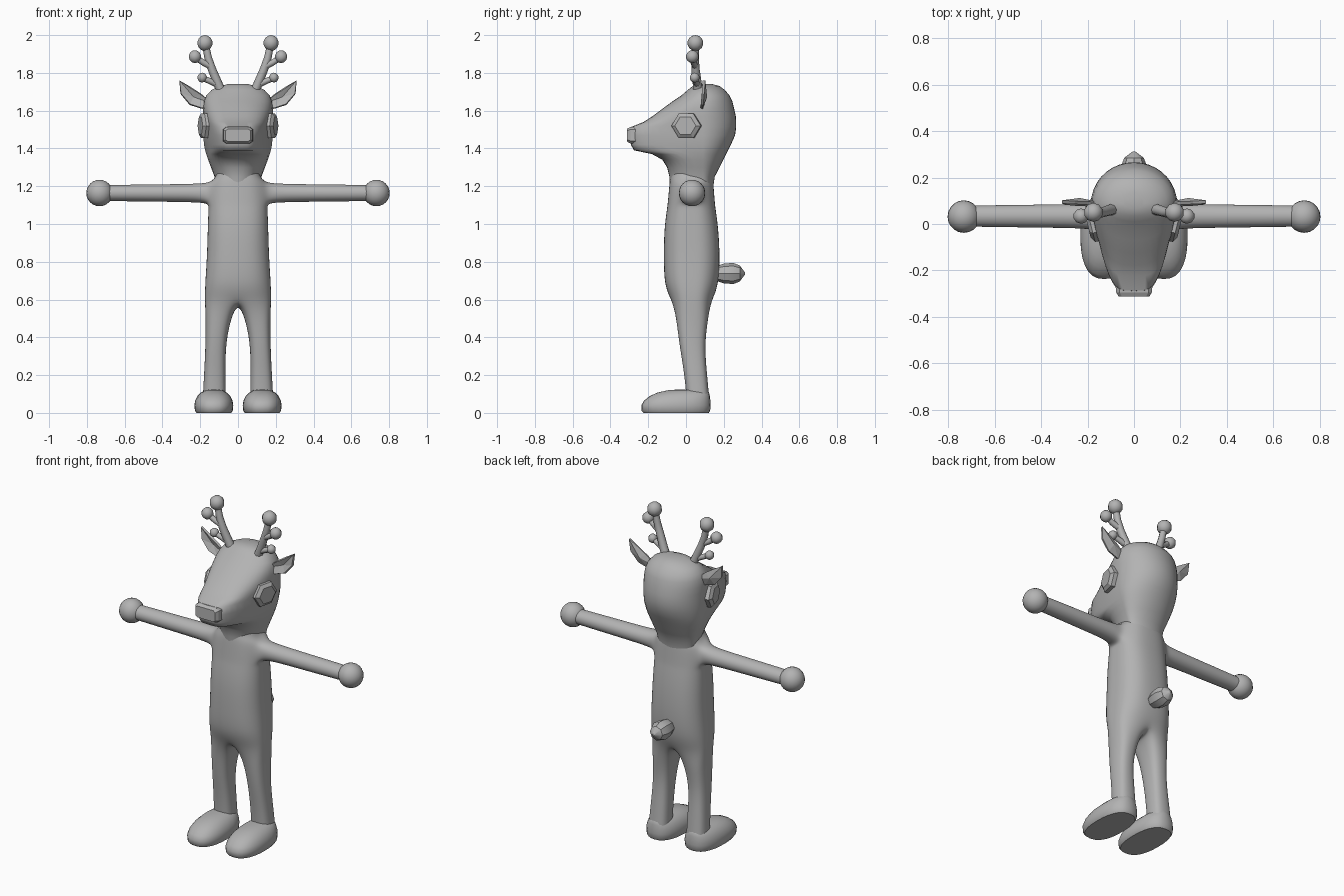
import bpy, bmesh, math
from mathutils import Vector

if "Cube" in bpy.data.objects:
    bpy.data.objects.remove(bpy.data.objects["Cube"])

grey = bpy.data.materials.new("soft grey")
grey.diffuse_color = (0.45, 0.45, 0.45, 1)
grey.use_nodes = True
grey.node_tree.nodes["Principled BSDF"].inputs["Base Color"].default_value = grey.diffuse_color


def finish(name, bm, smooth=True, angle=40):
    bmesh.ops.recalc_face_normals(bm, faces=bm.faces[:])
    me = bpy.data.meshes.new(name)
    bm.to_mesh(me)
    bm.free()
    ob = bpy.data.objects.new(name, me)
    bpy.context.collection.objects.link(ob)
    me.materials.append(grey)
    if smooth:
        bpy.ops.object.select_all(action='DESELECT')
        ob.select_set(True)
        bpy.context.view_layer.objects.active = ob
        bpy.ops.object.shade_smooth_by_angle(angle=math.radians(angle))
    return ob


def mirror(ob):
    m = ob.modifiers.new("mirror", 'MIRROR')
    m.use_clip = True
    return ob


def bridge(bm, a, b, closed=True):
    n = len(a)
    for i in range(n if closed else n - 1):
        j = (i + 1) % n
        bm.faces.new((a[i], a[j], b[j], b[i]))


def loft(bm, rings):
    rows = [[bm.verts.new(p) for p in r] for r in rings]
    for a, b in zip(rows, rows[1:]):
        bridge(bm, a, b)
    bm.faces.new(rows[0])
    bm.faces.new(rows[-1])


def power(v, p):
    return math.copysign(abs(v) ** p, v)


# Body: half cage with a torso, a leg and an arm, mirrored and subdivided
bm = bmesh.new()
torso = []
for z, w, yf, yb in [(0.60, .175, -.085, .145), (0.68, .174, -.118, .175),
                     (0.82, .164, -.121, .183), (0.97, .160, -.119, .175),
                     (1.08, .156, -.104, .160), (1.105, .156, -.100, .156),
                     (1.222, .145, -.090, .148), (1.25, .115, -.085, .143),
                     (1.31, .10, -.07, .13)]:
    m, d = (yf + yb) / 2, (yb - yf) / 2
    pts = [(0, yf), (w * .62, yf + .01), (w, m - d * .5), (w, m),
           (w, m + d * .5), (w * .62, yb - .01), (0, yb)]
    torso.append([bm.verts.new((x, y, z)) for x, y in pts])
SHOULDER = 5
for k in range(len(torso) - 1):
    for i in range(6):
        if not (k == SHOULDER and i in (2, 3)):
            bm.faces.new((torso[k][i], torso[k][i + 1], torso[k + 1][i + 1], torso[k + 1][i]))

# Leg rings start from the hip ring plus one crotch vertex
prev = torso[0] + [bm.verts.new((0, .03, .575))]
for z, xi, xo, yf, yb in [(.50, .038, .172, -.052, .118), (.36, .066, .172, -.035, .098),
                          (.20, .066, .180, -.008, .112), (.06, .064, .188, .004, .125)]:
    cx, cy, rx, ry = (xi + xo) / 2, (yf + yb) / 2, (xo - xi) / 2 * 1.05, (yb - yf) / 2 * 1.05
    c = .83
    offs = [(-c, -c), (0, -1), (c, -c), (1, 0), (c, c), (0, 1), (-c, c), (-1, 0)]
    ring = [bm.verts.new((cx + rx * u, cy + ry * v, z)) for u, v in offs]
    bridge(bm, prev, ring)
    prev = ring

# Arm grows from the open shoulder faces
lo, hi = torso[SHOULDER], torso[SHOULDER + 1]
prev = [lo[2], lo[3], lo[4], hi[4], hi[3], hi[2]]
for x, r in [(.19, .060), (.32, .056), (.55, .053), (.72, .050)]:
    ring = [bm.verts.new((x, .034 + r * 1.08 * math.cos(math.radians(a)),
                          1.164 + r * math.sin(math.radians(a))))
            for a in (210, 270, 330, 30, 90, 150)]
    bridge(bm, prev, ring)
    prev = ring
body = mirror(finish("body", bm, angle=180))
s = body.modifiers.new("subdivision", 'SUBSURF')
s.levels = s.render_levels = 3

# Hands
bm = bmesh.new()
bmesh.ops.create_uvsphere(bm, u_segments=20, v_segments=12, radius=.07)
for v in bm.verts:
    v.co += Vector((.733, .032, 1.164))
mirror(finish("hand", bm))

# Feet: stacked rounded outlines with a flat sole
rings = []
for z, w, yf, yb in [(0, .092, -.225, .120), (.012, .100, -.235, .128), (.04, .103, -.237, .130),
                     (.065, .099, -.222, .129), (.09, .086, -.190, .126),
                     (.108, .068, -.150, .122), (.120, .045, -.095, .114), (.124, .02, -.04, .09)]:
    m, d = (yf + yb) / 2, (yb - yf) / 2
    rings.append([(.128 + w * power(math.cos(t), .8), m + d * power(math.sin(t), .85), z)
                  for t in (2 * math.pi * i / 28 for i in range(28))])
bm = bmesh.new()
loft(bm, rings)
mirror(finish("foot", bm))

# Head: outlines stacked in height, tapering forward into a blunt muzzle
rings = []
N, C = 36, .09
for z, w, yf, yb in [(1.20, .115, -.085, .145), (1.25, .124, -.088, .152), (1.30, .143, -.100, .178),
                     (1.34, .158, -.125, .198), (1.37, .168, -.180, .213), (1.39, .174, -.275, .223),
                     (1.42, .180, -.292, .238), (1.47, .184, -.296, .260), (1.515, .185, -.288, .266),
                     (1.54, .185, -.225, .266), (1.57, .185, -.178, .264), (1.61, .185, -.125, .255),
                     (1.65, .180, -.070, .245), (1.68, .168, -.025, .231), (1.71, .140, .010, .205),
                     (1.73, .098, .035, .178), (1.742, .045, .065, .135)]:
    ring = []
    for i in range(N):
        t = 2 * math.pi * i / N
        sn, cs = math.sin(t), math.cos(t)
        if cs >= 0:
            ring.append((w * sn, C + (yb - C) * cs, z))
        else:
            k = min(1, max(0, (-yf - .05) / .2))      # squarer where the muzzle sticks out
            p = 1 - .5 * k
            y = C + (yf - C) * abs(cs) ** p
            ring.append((w * power(sn, p) * (1 - 1.05 * k * (C - y)), y, z))
    rings.append(ring)
bm = bmesh.new()
loft(bm, rings)
finish("head", bm, angle=55)

# Nose: bevelled block
bm = bmesh.new()
loft(bm, [[(x * w, y, 1.47 + zz * h) for x, zz in
           [(-1, -.7), (-.8, -1), (.8, -1), (1, -.7), (1, .7), (.8, 1), (-.8, 1), (-1, .7)]]
          for y, w, h in [(-.26, .08, .045), (-.295, .077, .043), (-.312, .066, .034)]])
finish("nose", bm, smooth=False)

# Eyes: six-sided discs turned slightly forward
bm = bmesh.new()
turn = math.radians(14)
rings = []
for d, r in [(-.04, 1), (.012, 1), (.026, .72)]:
    ring = []
    for i in range(6):
        a = math.pi / 3 * i
        u, v = .08 * r * math.cos(a), .074 * r * math.sin(a)
        ring.append((.175 + d * math.cos(turn) + u * math.sin(turn),
                     .003 - d * math.sin(turn) + u * math.cos(turn), 1.52 + v))
    rings.append(ring)
loft(bm, rings)
mirror(finish("eye", bm, smooth=False))

# Ears: cupped leaf shapes
bm = bmesh.new()
outline = [(.13, .085, 1.635), (.20, .09, 1.69), (.255, .092, 1.725), (.310, .095, 1.76),
           (.303, .09, 1.69), (.255, .085, 1.633), (.19, .082, 1.612)]
rim = [bm.verts.new(p) for p in outline]
mid = bm.verts.new((.235, .105, 1.672))
for i in range(7):
    bm.faces.new((rim[i], rim[(i + 1) % 7], mid))
ear = finish("ear", bm, smooth=False)
t = ear.modifiers.new("thickness", 'SOLIDIFY')
t.thickness, t.offset = .014, 0
mirror(ear)


# Antlers: tapered tubes with ball tips
def tube(bm, path, sides=8):
    rings = []
    pts = [Vector(p[:3]) for p in path]
    for i, p in enumerate(path):
        d = (pts[min(i + 1, len(pts) - 1)] - pts[max(i - 1, 0)]).normalized()
        u = d.cross(Vector((0, 1, 0))).normalized()
        v = d.cross(u)
        rings.append([pts[i] + p[3] * (u * math.cos(a) + v * math.sin(a))
                      for a in (2 * math.pi * k / sides for k in range(sides))])
    loft(bm, rings)


def ball(bm, c, r):
    new = bmesh.ops.create_uvsphere(bm, u_segments=10, v_segments=7, radius=r)
    for v in new["verts"]:
        v.co += Vector(c)


bm = bmesh.new()
tube(bm, [(.075, .065, 1.67, .026), (.105, .06, 1.74, .024), (.138, .05, 1.82, .022),
          (.158, .048, 1.88, .020), (.172, .05, 1.95, .018)])
tube(bm, [(.145, .048, 1.835, .018), (.185, .04, 1.855, .016), (.225, .034, 1.883, .016)])
tube(bm, [(.10, .06, 1.735, .018), (.145, .052, 1.755, .016), (.188, .046, 1.773, .015)])
ball(bm, (.175, .05, 1.958), .042)
ball(bm, (.228, .034, 1.886), .034)
ball(bm, (.190, .046, 1.775), .026)
mirror(finish("antler", bm, angle=50))

# Tail: faceted bud
bm = bmesh.new()
loft(bm, [[(r * math.cos(a), y, .738 + r * math.sin(a)) for a in
           (math.pi / 4 * k for k in range(8))]
          for y, r in [(.15, .036), (.20, .052), (.25, .056), (.285, .042), (.312, .006)]])
finish("tail", bm, angle=30)
